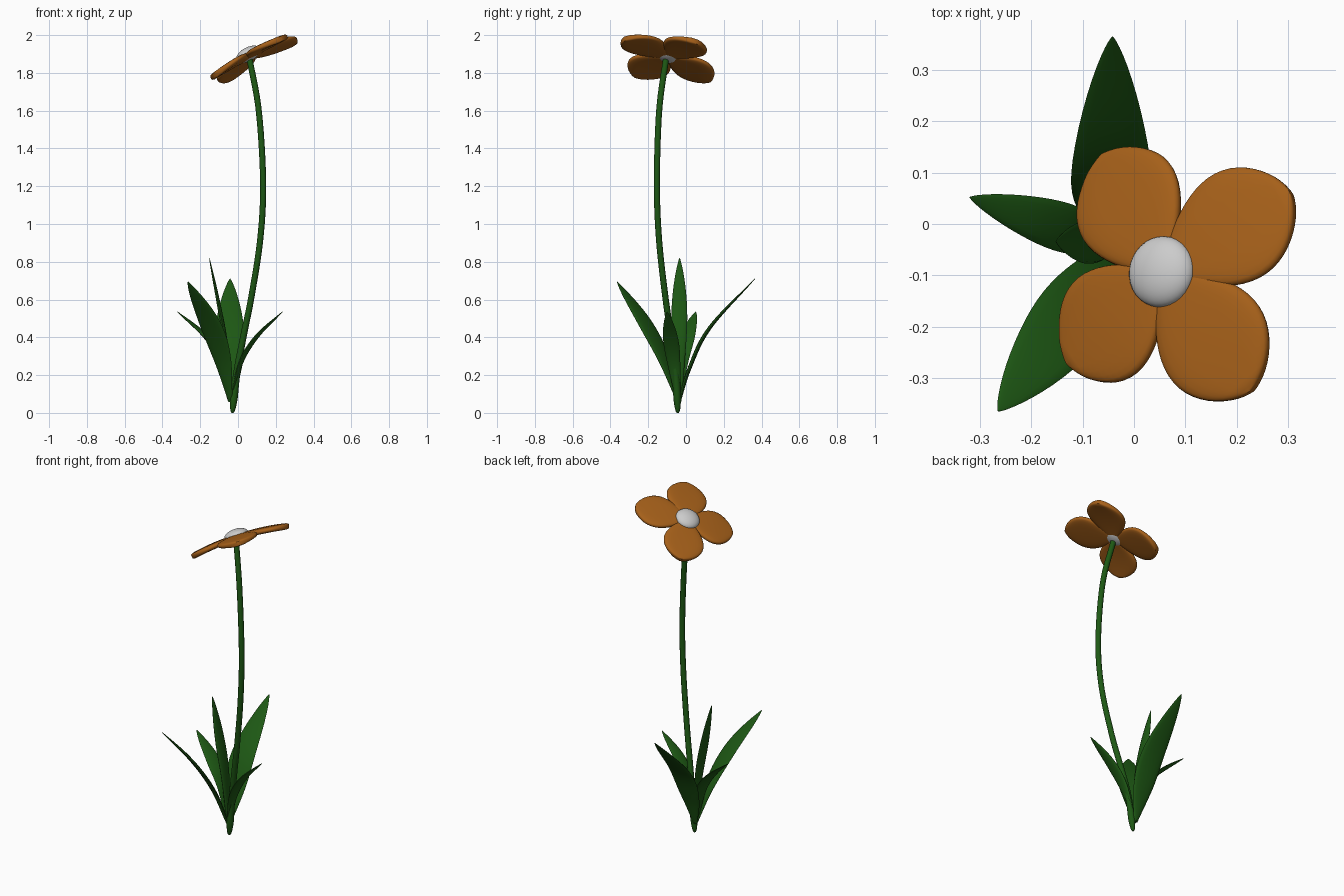
import bpy, bmesh, math
from mathutils import Vector

if "Cube" in bpy.data.objects:
    bpy.data.objects.remove(bpy.data.objects["Cube"])


def material(name, rgb):
    m = bpy.data.materials.new(name)
    m.diffuse_color = (*rgb, 1)
    m.use_nodes = True
    m.node_tree.nodes["Principled BSDF"].inputs["Base Color"].default_value = m.diffuse_color
    return m


green = material("leaf green", (0.0126, 0.098, 0.007))
orange = material("petal orange", (0.38, 0.117, 0.01))


def spline(points, ts):
    """Catmull-Rom curve through the points, sampled at the fractions ts."""
    p = [Vector(q) for q in points]
    p = [2 * p[0] - p[1]] + p + [2 * p[-1] - p[-2]]
    n = len(points) - 1
    out = []
    for t in ts:
        i = min(int(t * n), n - 1)
        f = t * n - i
        a, b, c, d = p[i:i + 4]
        out.append(0.5 * (2 * b + (c - a) * f + (2 * a - 5 * b + 4 * c - d) * f * f
                          + (3 * b - 3 * c + d - a) * f ** 3))
    return out


def loft(name, centres, side, widths, thicks, mat, sides=16, power=1.0):
    """Skin superellipse sections (half width, half thickness) along a path."""
    bm = bmesh.new()
    rings = []
    for i, c in enumerate(centres):
        tangent = centres[min(i + 1, len(centres) - 1)] - centres[max(i - 1, 0)]
        s = (side - side.project(tangent)).normalized()
        n = s.cross(tangent).normalized()
        ring = []
        for k in range(sides):
            a = 2 * math.pi * k / sides
            ca, sa = math.cos(a), math.sin(a)
            x = math.copysign(abs(ca) ** power, ca) * widths[i]
            y = math.copysign(abs(sa) ** power, sa) * thicks[i]
            ring.append(bm.verts.new(c + s * x + n * y))
        rings.append(ring)
    for r, q in zip(rings, rings[1:]):
        for k in range(sides):
            j = (k + 1) % sides
            bm.faces.new((r[k], r[j], q[j], q[k]))
    bm.faces.new(rings[0])
    bm.faces.new(rings[-1])
    bmesh.ops.recalc_face_normals(bm, faces=bm.faces)
    me = bpy.data.meshes.new(name)
    bm.to_mesh(me)
    bm.free()
    me.polygons.foreach_set("use_smooth", [True] * len(me.polygons))
    me.set_sharp_from_angle(angle=math.radians(50))
    if mat:
        me.materials.append(mat)
    ob = bpy.data.objects.new(name, me)
    bpy.context.collection.objects.link(ob)
    return ob


# Stem: a long bowed stalk with a tapered foot
ts = [(i / 48) ** 1.3 for i in range(49)]
stem_path = [(-0.03, -0.043, 0.0), (-0.005, -0.055, 0.22), (0.03, -0.08, 0.41),
             (0.072, -0.11, 0.62), (0.118, -0.143, 0.92), (0.133, -0.154, 1.22),
             (0.11, -0.142, 1.6), (0.06, -0.105, 1.88)]
radii = [0.016 + 0.006 * math.exp(-6 * t) for t in ts]
radii = [r * min(1, 0.25 + 0.75 * math.sqrt(t / 0.05)) for r, t in zip(radii, ts)]
loft("stem", spline(stem_path, ts), Vector((1, 0, 0)), radii, radii, green, 12)

# Leaves: root, two points along the blade, tip, half width
leaves = {
    "back_leaf": ([(-0.04, -0.035, 0.06), (-0.042, 0.02, 0.24), (-0.044, 0.125, 0.45),
                   (-0.042, 0.365, 0.71)], 0.073),
    "left_leaf": ([(-0.04, -0.04, 0.07), (-0.09, -0.022, 0.285), (-0.175, 0.005, 0.41),
                   (-0.32, 0.052, 0.535)], 0.042),
    "front_leaf": ([(-0.04, -0.04, 0.06), (-0.085, -0.12, 0.29), (-0.155, -0.225, 0.49),
                    (-0.265, -0.365, 0.695)], 0.066),
    "upright_leaf": ([(-0.04, -0.037, 0.06), (-0.062, -0.036, 0.35), (-0.103, -0.035, 0.58),
                      (-0.152, -0.034, 0.82)], 0.036),
    "right_leaf": ([(-0.035, -0.042, 0.07), (0.015, -0.065, 0.265), (0.1, -0.083, 0.405),
                    (0.235, -0.1, 0.535)], 0.036),
}
ts = [0.5 - 0.5 * math.cos(math.pi * i / 28) for i in range(29)]
for name, (path, half) in leaves.items():
    run = Vector(path[-1]) - Vector(path[0])
    side = Vector((-run.y, run.x, 0)).normalized()
    shape = [max(math.sin(math.pi * min(t ** 1.3, 1)), 0) ** 0.8 for t in ts]
    widths = [0.001 + 0.012 * (1 - t) + half * s for t, s in zip(ts, shape)]
    thicks = [0.001 + 0.006 * (1 - t) + 0.007 * s for t, s in zip(ts, shape)]
    loft(name, spline(path, ts), side, widths, thicks, green)

# Petals: four rounded slabs on a tilted plane, tips drooping a little
centre = Vector((0.06, -0.095, 1.888))
normal = Vector((-0.53, 0.15, 1)).normalized()
petals = [(0.14, 0.095, 0.3), (0.1, -0.145, 0.3), (-0.12, -0.105, 0.275), (-0.07, 0.125, 0.285)]
for i, (dx, dy, length) in enumerate(petals):
    d = Vector((dx, dy, 0.53 * dx - 0.15 * dy)).normalized()
    path = [centre + d * length * t - normal * 0.028 * t * t for t in ts]
    widths = [0.004 + 0.113 * max(math.sin(math.pi * min(t ** 1.3, 1)), 0) ** 0.6 for t in ts]
    thicks = [0.017 * (0.75 + 0.25 * min(1, (1 - t) / 0.05)) for t in ts]
    loft(f"petal_{i + 1}", path, normal.cross(d), widths, thicks, orange, 24, 0.6)

# Flower centre: flattened ball
bpy.ops.mesh.primitive_uv_sphere_add(segments=32, ring_count=16, radius=1,
                                     location=centre + normal * 0.012)
ball = bpy.context.object
ball.name = "flower_centre"
ball.scale = (0.07, 0.07, 0.036)
ball.rotation_euler = normal.to_track_quat('Z', 'Y').to_euler()
bpy.ops.object.shade_smooth()
